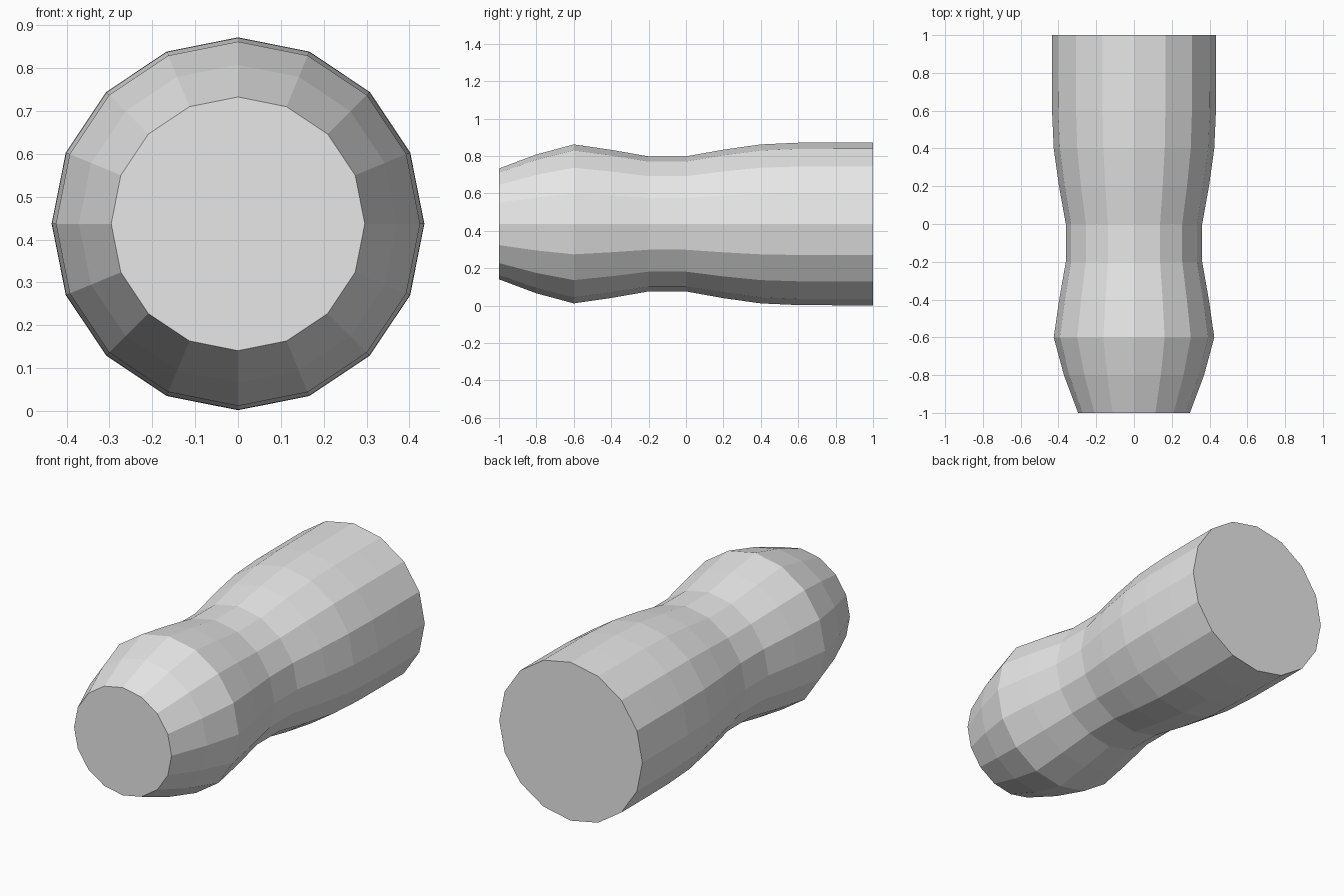
import bpy, bmesh, math

if "Cube" in bpy.data.objects:
    bpy.data.objects.remove(bpy.data.objects["Cube"])

SIDES = 16
CENTRE_Z = 0.437

# Profile along y: (y, radius)
PROFILE = [(-1.0, 0.296), (-0.8, 0.371), (-0.6, 0.425), (-0.4, 0.396),
           (-0.2, 0.361), (0.0, 0.361), (0.2, 0.397), (0.4, 0.425),
           (0.6, 0.434), (0.8, 0.435), (1.0, 0.435)]

grey = bpy.data.materials.new("light grey")
grey.diffuse_color = (0.8, 0.8, 0.8, 1)
grey.use_nodes = True
grey.node_tree.nodes["Principled BSDF"].inputs["Base Color"].default_value = grey.diffuse_color

# Waisted handle: rings of vertices lofted along y
bm = bmesh.new()
rings = []
for y, r in PROFILE:
    rings.append([bm.verts.new((r * math.sin(2 * math.pi * i / SIDES), y,
                                CENTRE_Z + r * math.cos(2 * math.pi * i / SIDES)))
                  for i in range(SIDES)])
for a, b in zip(rings, rings[1:]):
    for i in range(SIDES):
        j = (i + 1) % SIDES
        bm.faces.new((a[i], a[j], b[j], b[i]))

# Flat end caps
bm.faces.new(rings[0])
bm.faces.new(rings[-1])
bmesh.ops.recalc_face_normals(bm, faces=bm.faces[:])

mesh = bpy.data.meshes.new("waisted_handle")
bm.to_mesh(mesh)
bm.free()
mesh.materials.append(grey)
handle = bpy.data.objects.new("waisted_handle", mesh)
bpy.context.collection.objects.link(handle)
